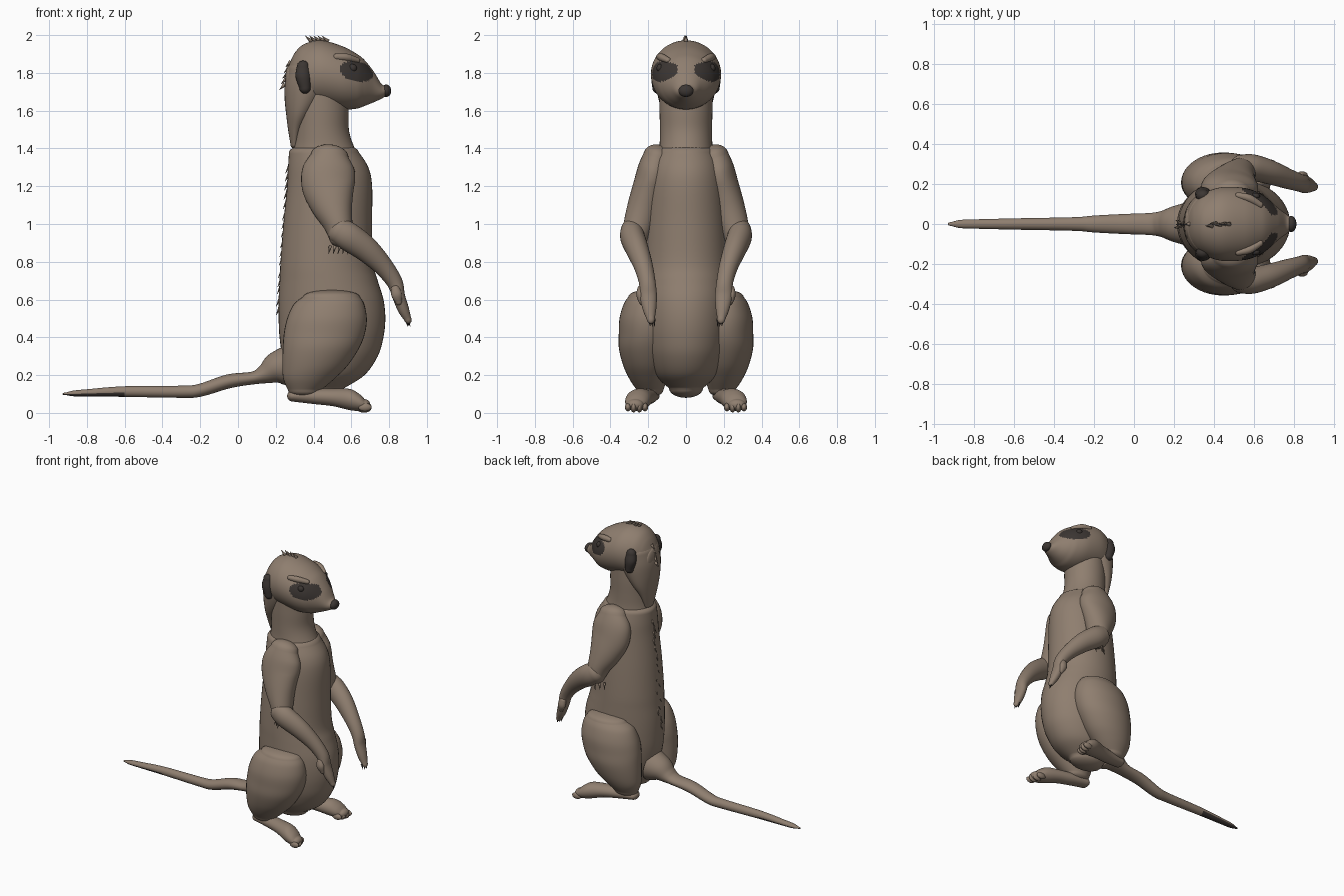
import bpy, bmesh, math, random
from mathutils import Vector, Matrix

random.seed(4)


def material(name, rgb):
    m = bpy.data.materials.new(name)
    m.diffuse_color = (*rgb, 1)
    return m


FUR = material("brown fur", (0.275, 0.21, 0.16))
DARK = material("dark brown", (0.045, 0.037, 0.033))


def finish(name, bm, mats, rule=None):
    bmesh.ops.recalc_face_normals(bm, faces=bm.faces[:])
    bm.normal_update()
    for f in bm.faces:
        f.smooth = True
        if rule and rule(f.calc_center_median(), f.normal):
            f.material_index = 1
    me = bpy.data.meshes.new(name)
    bm.to_mesh(me)
    bm.free()
    for m in mats:
        me.materials.append(m)
    ob = bpy.data.objects.new(name, me)
    bpy.context.collection.objects.link(ob)
    return ob


def spline(rows, steps):
    # Catmull-Rom through rows of (x, y, z, side radius, other radius)
    out, n = [], len(rows)
    for i in range(n - 1):
        p = [rows[max(i - 1, 0)], rows[i], rows[i + 1], rows[min(i + 2, n - 1)]]
        for k in range(steps):
            t = k / steps
            out.append([0.5 * (2 * b + (c - a) * t + (2 * a - 5 * b + 4 * c - d) * t * t
                               + (3 * b - a - 3 * c + d) * t ** 3) for a, b, c, d in zip(*p)])
    return out + [list(rows[-1])]


def tube(name, rows, caps=(0.03, 0.03), axis=None, side=1, steps=6, segs=32, mats=(FUR,), rule=None):
    # elliptical sections lofted along a path, with rounded ends
    pts = spline(rows, steps)
    cs = [Vector(p[:3]) for p in pts]
    ts = [(cs[min(i + 1, len(cs) - 1)] - cs[max(i - 1, 0)]).normalized() for i in range(len(cs))]
    if axis:
        ts = [Vector(axis)] * len(cs)
    rings = [(c, t, p[3], p[4]) for c, t, p in zip(cs, ts, pts)]

    def cap(ring, length, sign):
        c, t, a, b = ring
        angles = [math.pi / 2 * k / 6 for k in range(1, 6)] + [1.56]
        return [(c + t * sign * length * math.sin(g), t, a * math.cos(g), b * math.cos(g)) for g in angles]

    rings = cap(rings[0], caps[0], -1)[::-1] + rings + cap(rings[-1], caps[1], 1)
    bm = bmesh.new()
    loops = []
    for c, t, a, b in rings:
        u = (Vector((0, 1, 0)) - t * t.y).normalized()
        w = t.cross(u)
        loop = []
        for k in range(segs):
            g = 2 * math.pi * k / segs
            v = c + u * a * math.cos(g) + w * b * math.sin(g)
            loop.append(bm.verts.new((v.x, v.y * side, v.z)))
        loops.append(loop)
    for l0, l1 in zip(loops, loops[1:]):
        for k in range(segs):
            j = (k + 1) % segs
            bm.faces.new((l0[k], l0[j], l1[j], l1[k]))
    bm.faces.new(loops[0])
    bm.faces.new(loops[-1])
    return finish(name, bm, mats, rule)


def ellipsoid(name, loc, radii, mat):
    bm = bmesh.new()
    bmesh.ops.create_uvsphere(bm, u_segments=24, v_segments=14, radius=1,
                              matrix=Matrix.Translation(loc) @ Matrix.Diagonal((*radii, 1)))
    return finish(name, bm, [mat])


def spikes(name, items, mat, width=0.012):
    # thin cones from base point along a direction
    bm = bmesh.new()
    for base, d in items:
        d = Vector(d)
        m = Matrix.Translation(Vector(base) + d / 2) @ d.to_track_quat('Z', 'Y').to_matrix().to_4x4()
        bmesh.ops.create_cone(bm, segments=6, radius1=width, radius2=0.0005, depth=d.length,
                              cap_ends=True, matrix=m)
    return finish(name, bm, [mat])


def upright(sections, y=0):
    # (z, back x, front x, half width) -> tube rows
    return [((b + f) / 2, y if len(s) == 0 else s[0], z, w, (f - b) / 2) for z, b, f, w, *s in sections]


UP, FWD = (0, 0, 1), (1, 0, 0)

# torso
tube("torso", upright([
    (0.13, .30, .56, .09), (0.2, .26, .67, .16), (0.3, .235, .74, .20), (0.4, .22, .77, .22),
    (0.5, .215, .78, .228), (0.6, .215, .77, .23), (0.7, .22, .74, .228), (0.8, .225, .715, .225),
    (1.0, .24, .71, .215), (1.2, .26, .71, .2), (1.3, .265, .69, .185), (1.38, .27, .64, .16)]),
    caps=(.05, .05), axis=UP, segs=48)

# neck
tube("neck", upright([(1.34, .28, .65, .15), (1.42, .295, .61, .14), (1.5, .30, .587, .138),
                      (1.6, .30, .585, .14), (1.7, .31, .58, .14)]), axis=UP, segs=40)


# head with painted eye patches
def eye_patch(c, n):
    dx, dz = c.x - .628, c.z - 1.808
    u, v = dx * .97 - dz * .2, dx * .2 + dz * .97
    return (u / .09) ** 2 + (v / .052) ** 2 < 1 and abs(c.y) > .045


head = [(.27, 1.84, 1.68, .075), (.30, 1.905, 1.65, .115), (.35, 1.952, 1.63, .155),
        (.44, 1.972, 1.622, .184), (.55, 1.942, 1.607, .18), (.625, 1.903, 1.61, .155),
        (.67, 1.868, 1.625, .125), (.72, 1.805, 1.645, .08), (.757, 1.745, 1.662, .052),
        (.78, 1.732, 1.675, .036)]
tube("head", [(x, 0, (t + b) / 2, w, (t - b) / 2) for x, t, b, w in head],
     caps=(.02, .02), axis=FWD, segs=80, steps=10, mats=(FUR, DARK), rule=eye_patch)

# nape running from the head down the back of the neck
tube("nape", upright([(1.42, .278, .32, .045), (1.5, .265, .345, .08), (1.58, .255, .40, .12),
                      (1.66, .247, .46, .145), (1.74, .247, .50, .158), (1.82, .262, .50, .155)]),
     caps=(.02, .06), axis=UP)

ellipsoid("nose", (.785, 0, 1.705), (.026, .04, .033), DARK)


# tail, dark under the tip
tube("tail", [(.27, 0, .25, .11, .11), (.2, 0, .235, .09, .085), (.14, 0, .205, .066, .052),
              (.08, 0, .185, .055, .034), (-.05, 0, .167, .05, .037), (-.2, 0, .12, .042, .034),
              (-.3, 0, .112, .034, .032), (-.6, 0, .113, .028, .028), (-.8, 0, .106, .023, .019),
              (-.87, 0, .103, .02, .015), (-.91, 0, .101, .01, .007)], caps=(.01, .02),
     mats=(FUR, DARK), rule=lambda c, n: c.x < -.6 and n.z < -.25)

# paired parts
for s, label in ((1, "left"), (-1, "right")):
    tube(label + "_ear", [(.355, .148, 1.72, .03, .03), (.345, .15, 1.78, .034, .04),
                          (.345, .142, 1.83, .03, .034)], caps=(.03, .035), axis=UP, side=s, mats=(DARK,))
    tube(label + "_brow", [(.52, .142, 1.885, .016, .017), (.575, .128, 1.882, .02, .02),
                           (.63, .096, 1.867, .016, .015)], caps=(.015, .015), side=s)
    ellipsoid(label + "_eye", (.605, .138 * s, 1.825), (.024, .018, .022), DARK)

    # arm
    tube(label + "_upper_arm", [
        (.485, .15, 1.36, .075, .10), (.48, .17, 1.29, .085, .138), (.478, .19, 1.2, .09, .14),
        (.498, .22, 1.1, .088, .112), (.53, .25, 1.0, .08, .078), (.548, .27, .93, .066, .065)],
        caps=(.06, .05), side=s)
    tube(label + "_forearm", [
        (.535, .285, .965, .06, .07), (.59, .283, .93, .065, .075), (.68, .258, .865, .06, .067),
        (.77, .225, .775, .05, .052), (.83, .205, .69, .044, .042), (.85, .2, .62, .046, .034),
        (.875, .193, .55, .036, .03), (.897, .187, .50, .022, .02)], caps=(.05, .03), side=s)
    tube(label + "_thumb", [(.832, .238, .66, .018, .022), (.84, .243, .625, .02, .028),
                            (.85, .236, .59, .014, .018)], caps=(.015, .02), side=s)
    spikes(label + "_hand_claws", [((.888 + .006 * k, s * (.17 + .012 * k), .497), (.012, -.004 * s, -.04))
                                   for k in range(3)], DARK, .009)
    spikes(label + "_elbow_fur", [((.49 + .025 * k, s * (.25 + .02 * (k % 3)), .885), (-.012, .01 * s, -.045))
                                  for k in range(5)], FUR, .01)

    # leg
    tube(label + "_thigh", upright([
        (.12, .265, .44, .07, .19), (.18, .24, .51, .1, .2), (.25, .235, .58, .125, .207),
        (.34, .237, .64, .145, .21), (.42, .243, .672, .15, .206), (.5, .26, .682, .147, .205),
        (.575, .295, .668, .125, .205), (.615, .345, .645, .1, .205)]), caps=(.035, .036), axis=UP, side=s, segs=40)
    tube(label + "_foot", [
        (.29, .185, .09, .045, .03), (.4, .20, .087, .05, .04), (.5, .222, .082, .056, .046),
        (.59, .25, .071, .066, .056), (.64, .262, .056, .06, .046), (.67, .27, .043, .045, .03)],
        caps=(.03, .03), axis=FWD, side=s)
    for k in range(4):
        ellipsoid(f"{label}_toe_{k + 1}", (.652 + .01 * min(k, 2), s * (.217 + .03 * k), .03),
                  (.036, .016, .028 if k in (1, 2) else .022), FUR)

# fur tufts along the spine and on the head
back = []
for k in range(16):
    z = .58 + k * .05 + random.uniform(-.01, .01)
    x = .218 + max(0, z - .6) * .07
    back.append(((x + .012, random.uniform(-.02, .02), z), (-.03, random.uniform(-.01, .01), -.06)))
spikes("back_fur", back, FUR)
crest = [((.39 + .022 * k, random.uniform(-.01, .01), 1.965), (-.035, 0, .032)) for k in range(5)]
crest += [((.265 + .008 * k, 0, 1.80 + .03 * k), (-.03, 0, -.03)) for k in range(-2, 3)]
spikes("head_fur", crest, FUR)
